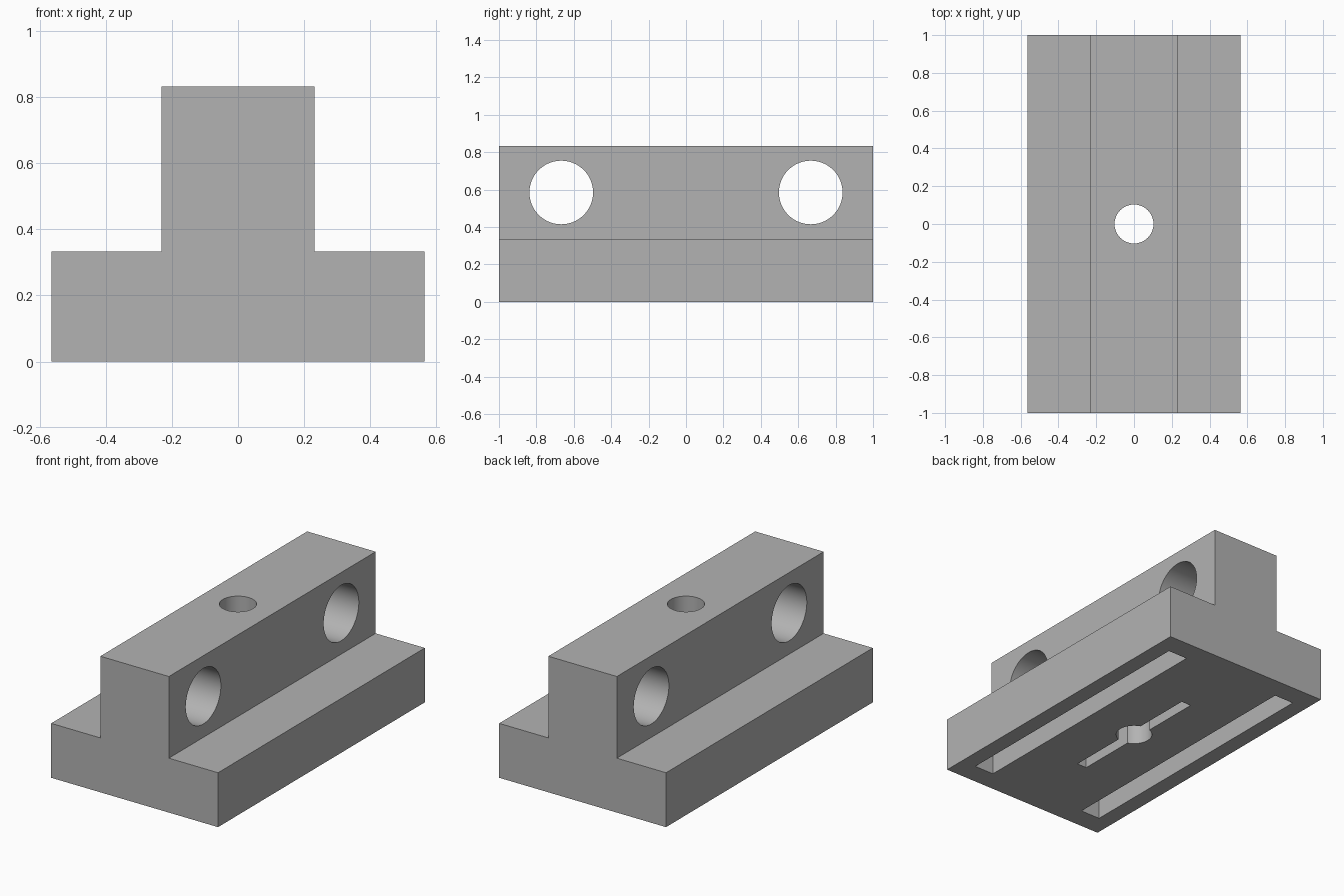
import bpy
import bmesh
import math
from mathutils import Matrix, Vector

if "Cube" in bpy.data.objects:
    bpy.data.objects.remove(bpy.data.objects["Cube"], do_unlink=True)

grey = bpy.data.materials.new("light grey")
grey.use_nodes = True
colour = (0.45, 0.45, 0.45, 1)
grey.diffuse_color = colour
grey.node_tree.nodes["Principled BSDF"].inputs["Base Color"].default_value = colour


def add_object(name, bm):
    bmesh.ops.recalc_face_normals(bm, faces=bm.faces)
    mesh = bpy.data.meshes.new(name)
    bm.to_mesh(mesh)
    bm.free()
    mesh.materials.append(grey)
    obj = bpy.data.objects.new(name, mesh)
    bpy.context.collection.objects.link(obj)
    return obj


def box(name, x0, x1, y, z0, z1):
    bm = bmesh.new()
    size = Matrix.Diagonal((x1 - x0, 2 * y, z1 - z0, 1))
    place = Matrix.Translation(((x0 + x1) / 2, 0, (z0 + z1) / 2))
    bmesh.ops.create_cube(bm, size=1, matrix=place @ size)
    return add_object(name, bm)


def cylinder(name, radius, centre, axis):
    bm = bmesh.new()
    turn = Matrix.Rotation(math.pi / 2, 4, "Y") if axis == "x" else Matrix.Identity(4)
    bmesh.ops.create_cone(bm, cap_ends=True, segments=96, radius1=radius, radius2=radius,
                          depth=3, matrix=Matrix.Translation(centre) @ turn)
    return add_object(name, bm)


# T-shaped body: half profile mirrored in x, extruded along y
half = [(0.565, 0), (0.565, 0.333), (0.232, 0.333), (0.232, 0.833)]
profile = half + [(-x, z) for x, z in reversed(half)]
bm = bmesh.new()
end = bm.faces.new([bm.verts.new((x, -1, z)) for x, z in profile])
grown = bmesh.ops.extrude_face_region(bm, geom=[end], use_keep_orig=True)
bmesh.ops.translate(bm, vec=Vector((0, 2, 0)),
                    verts=[v for v in grown["geom"] if isinstance(v, bmesh.types.BMVert)])
body = add_object("t_block", bm)

# Cross holes, vertical hole and underside slots
cutters = [cylinder("vertical_hole", 0.103, (0, 0, 0.4), "z"),
           box("centre_slot", -0.033, 0.033, 0.467, -0.1, 0.2)]
for side in (-1, 1):
    cutters.append(cylinder("cross_hole", 0.17, (0, side * 0.667, 0.585), "x"))
    inner, outer = sorted((side * 0.333, side * 0.465))
    cutters.append(box("side_slot", inner, outer, 0.867, -0.1, 0.2))

bpy.ops.object.select_all(action="DESELECT")
body.select_set(True)
bpy.context.view_layer.objects.active = body
for cutter in cutters:
    cut = body.modifiers.new(cutter.name, "BOOLEAN")
    cut.operation = "DIFFERENCE"
    cut.solver = "EXACT"
    cut.object = cutter
    bpy.ops.object.modifier_apply(modifier=cut.name)
    bpy.data.objects.remove(cutter, do_unlink=True)

# Smooth hole walls, crisp edges
bpy.ops.object.shade_smooth_by_angle(angle=math.radians(30))
